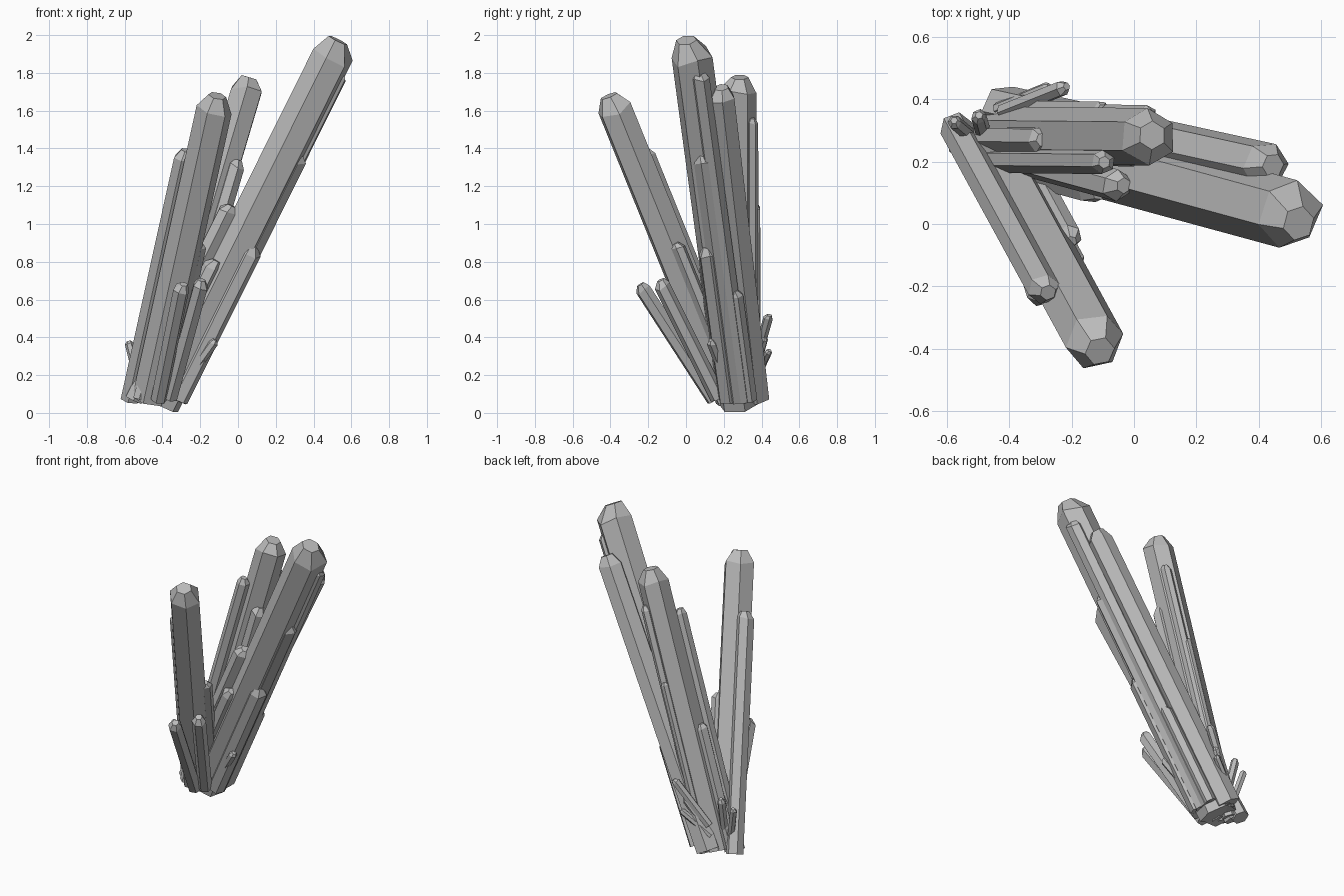
import bpy, bmesh, math, random
from mathutils import Vector

cube = bpy.data.objects.get("Cube")
if cube:
    bpy.data.objects.remove(cube, do_unlink=True)
random.seed(4)

stone = bpy.data.materials.new("grey_crystal")
stone.use_nodes = True
stone.diffuse_color = (0.5, 0.5, 0.5, 1)
stone.node_tree.nodes["Principled BSDF"].inputs["Base Color"].default_value = (0.5, 0.5, 0.5, 1)


def crystal(name, base, tip, radius, roll=0.0, sides=6):
    """Prism from base to tip, closed by a blunt, uneven faceted point."""
    base, tip = Vector(base), Vector(tip)
    axis = (tip - base).normalized()
    u = Vector((0, 1, 0)).cross(axis).normalized()
    v = axis.cross(u)
    shoulder = tip - axis * radius * 0.75
    lean = (u * random.uniform(-1, 1) + v * random.uniform(-1, 1)) * radius * 0.2
    bm = bmesh.new()
    rings = []
    for centre, r, jag in ((base, radius, 0), (shoulder, radius, 0.25), (tip + lean, radius * 0.5, 0)):
        ring = []
        for i in range(sides):
            a = roll + math.tau * i / sides
            p = centre + (u * math.cos(a) + v * math.sin(a)) * r
            p += axis * radius * jag * random.uniform(-1, 1)
            ring.append(bm.verts.new(p))
        rings.append(ring)
    for low, high in zip(rings, rings[1:]):
        for i in range(sides):
            j = (i + 1) % sides
            bm.faces.new((low[i], low[j], high[j], high[i]))
    bm.faces.new(rings[0][::-1])
    bm.faces.new(rings[-1])
    bmesh.ops.recalc_face_normals(bm, faces=bm.faces)
    mesh = bpy.data.meshes.new(name)
    bm.to_mesh(mesh)
    bm.free()
    mesh.materials.append(stone)
    bpy.context.collection.objects.link(bpy.data.objects.new(name, mesh))


# Main crystals: base, tip, radius, roll
mains = {
    "tall": ((-0.415, 0.28, 0.05), (0.54, 0.02, 1.97), 0.112, 0.3),
    "middle": ((-0.44, 0.285, 0.07), (0.065, 0.28, 1.775), 0.092, 0.5),
    "front": ((-0.465, 0.245, 0.075), (-0.11, -0.405, 1.68), 0.097, 0.2),
    "back": ((-0.42, 0.37, 0.08), (0.45, 0.18, 1.72), 0.078, 0.1),
}
for name, (base, tip, radius, roll) in mains.items():
    crystal(name + "_crystal", base, tip, radius, roll)

# Side crystals growing parallel to a main crystal: tip and radius
companions = {
    "tall": [((0.545, 0.07, 1.81), 0.05), ((0.325, 0.09, 1.37), 0.055),
             ((0.085, 0.115, 0.88), 0.055), ((-0.04, 0.12, 1.1), 0.052),
             ((-0.12, 0.11, 0.81), 0.05), ((-0.02, 0.26, 0.65), 0.04)],
    "middle": [((-0.09, 0.2, 1.52), 0.04), ((0.0, 0.23, 1.34), 0.047),
               ((-0.29, 0.27, 0.84), 0.045), ((0.05, 0.35, 1.56), 0.032),
               ((-0.1, 0.37, 1.1), 0.025)],
    "front": [((-0.28, -0.225, 1.39), 0.053), ((-0.2, -0.05, 0.9), 0.038)],
}
for parent, group in companions.items():
    base, tip = (Vector(p) for p in mains[parent][:2])
    slope = (tip - base) / (tip.z - base.z)
    for n, (top, radius) in enumerate(group, 1):
        top = Vector(top)
        foot = top - slope * (top.z - 0.07)
        crystal(f"{parent}_side_crystal_{n}", foot, top, radius, n * 0.4)

# Short crystals fanning out around the foot
shorts = [
    ((-0.42, 0.15, 0.07), (-0.295, -0.245, 0.68), 0.043),
    ((-0.36, 0.17, 0.08), (-0.19, -0.14, 0.70), 0.043),
    ((-0.29, 0.22, 0.15), (-0.12, 0.13, 0.385), 0.026),
    ((-0.42, 0.36, 0.24), (-0.22, 0.44, 0.52), 0.026),
    ((-0.44, 0.37, 0.18), (-0.27, 0.44, 0.33), 0.02),
    ((-0.40, 0.37, 0.22), (-0.28, 0.42, 0.40), 0.018),
    ((-0.52, 0.28, 0.14), (-0.58, 0.33, 0.38), 0.023),
    ((-0.48, 0.28, 0.18), (-0.5, 0.35, 0.43), 0.025),
]
for n, (base, tip, radius) in enumerate(shorts, 1):
    crystal(f"short_crystal_{n}", base, tip, radius, n * 0.3)
